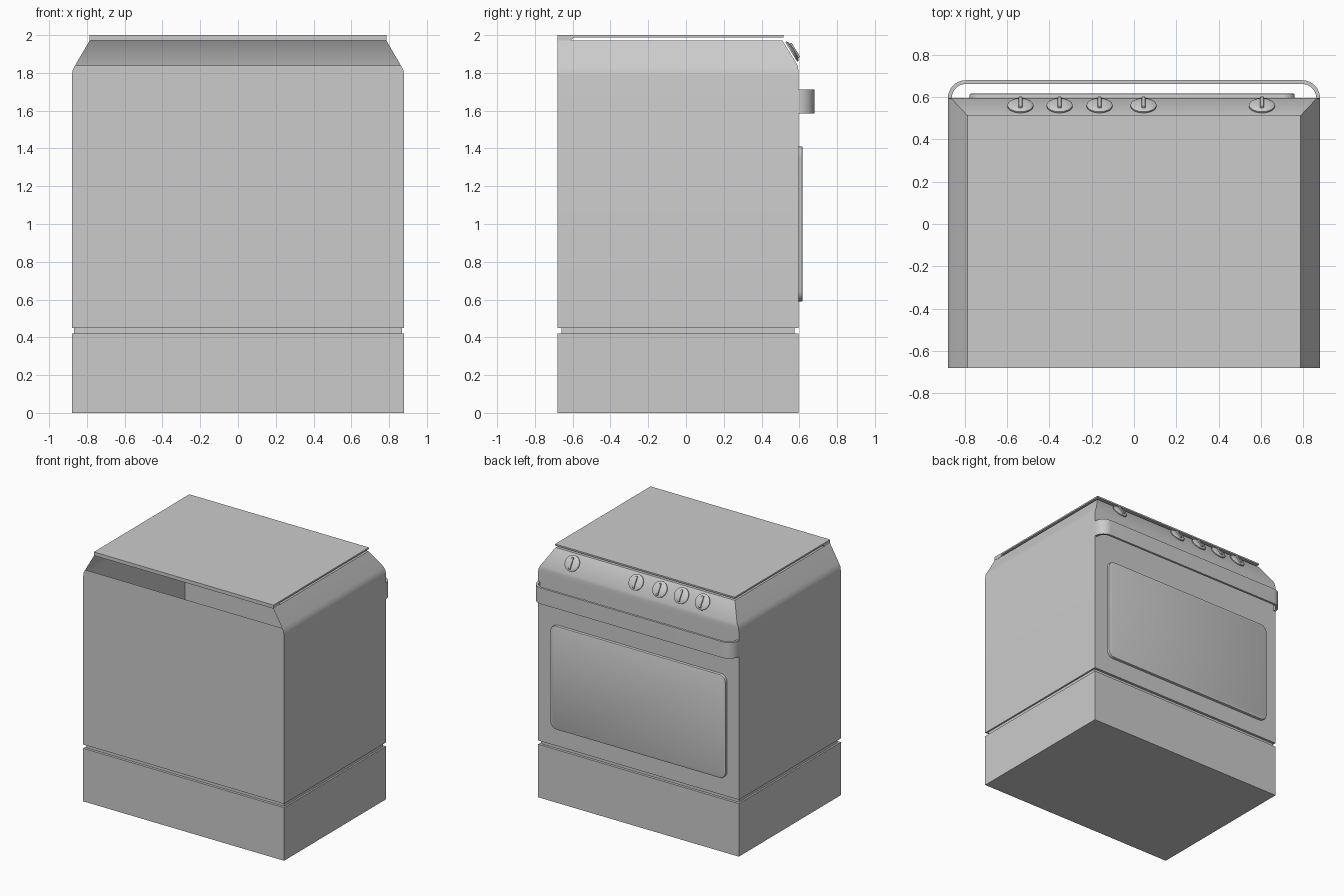
import bpy, bmesh, math
from mathutils import Matrix, Vector

if "Cube" in bpy.data.objects:
    bpy.data.objects.remove(bpy.data.objects["Cube"])


def make(name, bm, smooth=40):
    me = bpy.data.meshes.new(name)
    bm.to_mesh(me)
    bm.free()
    ob = bpy.data.objects.new(name, me)
    bpy.context.collection.objects.link(ob)
    if smooth:
        bpy.ops.object.select_all(action='DESELECT')
        bpy.context.view_layer.objects.active = ob
        ob.select_set(True)
        bpy.ops.object.shade_smooth_by_angle(angle=math.radians(smooth))
    return ob


def box(name, x0, x1, y0, y1, z0, z1):
    bm = bmesh.new()
    bmesh.ops.create_cube(bm, size=1, matrix=Matrix.Translation(
        ((x0 + x1) / 2, (y0 + y1) / 2, (z0 + z1) / 2))
        @ Matrix.Diagonal((x1 - x0, y1 - y0, z1 - z0, 1)))
    return make(name, bm, 0)


def prism(pts, vec):
    """Extrude a closed outline of 3D points along vec."""
    bm = bmesh.new()
    f = bm.faces.new([bm.verts.new(p) for p in pts])
    r = bmesh.ops.extrude_face_region(bm, geom=[f], use_keep_orig=True)
    bmesh.ops.translate(bm, vec=Vector(vec),
                        verts=[v for v in r['geom'] if isinstance(v, bmesh.types.BMVert)])
    bmesh.ops.recalc_face_normals(bm, faces=bm.faces)
    return bm


def arc(cx, cy, r, a0, a1, n=8):
    return [(cx + r * math.cos(math.radians(a0 + (a1 - a0) * i / n)),
             cy + r * math.sin(math.radians(a0 + (a1 - a0) * i / n))) for i in range(n + 1)]


# drawer base and recessed groove
box("drawer_base", -0.88, 0.88, -0.68, 0.595, 0, 0.42)
box("groove", -0.867, 0.867, -0.66, 0.575, 0.42, 0.45)

# oven body: stacked rings leaning inward at the top, open at the back above z 1.84
rings = [(0.88, 0.595, 0.45), (0.88, 0.595, 1.785), (0.876, 0.595, 1.812),
         (0.863, 0.592, 1.838), (0.785, 0.51, 1.972)]
bm = bmesh.new()
R = [[bm.verts.new(p) for p in ((-x, -0.68, z), (-x, y, z), (x, y, z), (x, -0.68, z))]
     for x, y, z in rings]
for a, b in zip(R, R[1:]):
    for i in range(3):
        bm.faces.new((a[i + 1], a[i], b[i], b[i + 1]))
bm.faces.new(R[0])
bm.faces.new(R[-1][::-1])
bm.faces.new([r[0] for r in R[3::-1]] + [r[3] for r in R[:4]])
make("oven_body", bm)

# lid with hinge block at the back
box("lid", -0.787, 0.787, -0.68, 0.515, 1.988, 2.0)
make("lid_hinge", prism([(-0.787, -0.68, 1.972), (-0.787, -0.61, 1.972),
                         (-0.787, -0.595, 1.988), (-0.787, -0.68, 1.988)],
                        (1.574, 0, 0)), 0)

# door window: rounded raised panel with softened rim
x0, x1, z0, z1, r = -0.777, 0.76, 0.59, 1.41, 0.055
outline = (arc(x1 - r, z1 - r, r, 0, 90) + arc(x0 + r, z1 - r, r, 90, 180)
           + arc(x0 + r, z0 + r, r, 180, 270) + arc(x1 - r, z0 + r, r, 270, 360))
bm = prism([(x, 0.595, z) for x, z in outline], (0, 0.022, 0))
rim = [e for e in bm.edges if all(v.co.y > 0.61 for v in e.verts)]
bmesh.ops.bevel(bm, geom=rim, offset=0.006, segments=2, affect='EDGES', profile=0.5)
make("door_window", bm)

# door handle: flat bar bent round both corners
outer = [(0.88, 0.595)] + arc(0.795, 0.595, 0.085, 5, 90, 10)
inner = [(0.862, 0.595)] + arc(0.795, 0.595, 0.067, 5, 90, 10)
outer += [(-x, y) for x, y in reversed(outer)]
inner += [(-x, y) for x, y in reversed(inner)]
make("door_handle", prism([(x, y, 1.585) for x, y in outer + inner[::-1]], (0, 0, 0.127)))

# control knobs on the sloped panel
tilt = -math.atan2(0.134, 0.082) + 0.0
for i, kx in enumerate((-0.537, -0.352, -0.163, 0.045, 0.605)):
    bm = bmesh.new()
    n = 32
    prof = [(0.061, 0.0), (0.061, 0.007), (0.05, 0.014), (0.03, 0.018)]
    loops = [[bm.verts.new((q * math.cos(2 * math.pi * k / n),
                            q * math.sin(2 * math.pi * k / n), h)) for k in range(n)]
             for q, h in prof]
    for a, b in zip(loops, loops[1:]):
        for k in range(n):
            bm.faces.new((a[k], a[(k + 1) % n], b[(k + 1) % n], b[k]))
    bm.faces.new(loops[0][::-1])
    bm.faces.new(loops[-1])
    # finger grip
    g = bmesh.ops.create_cube(bm, size=1, matrix=Matrix.Translation((0, 0.003, 0.017))
                              @ Matrix.Diagonal((0.018, 0.09, 0.02, 1)))
    edges = {e for v in g['verts'] for e in v.link_edges}
    bmesh.ops.bevel(bm, geom=list(edges), offset=0.004, segments=2, affect='EDGES', profile=0.5)
    knob = make("knob_%d" % (i + 1), bm, 30)
    knob.location = (kx, 0.557, 1.911)
    knob.rotation_euler = (tilt, 0, 0)
